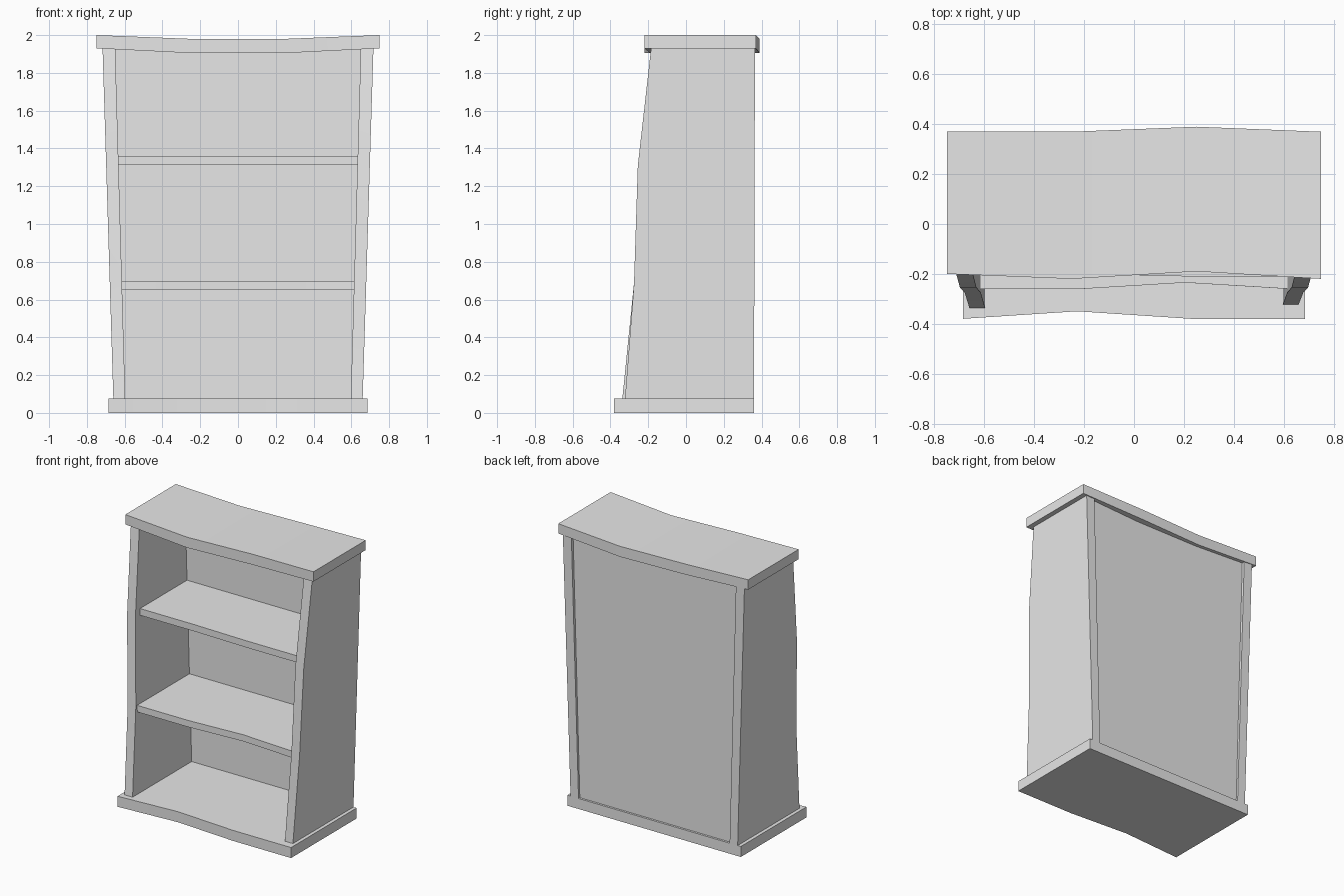
import bpy
import bmesh
import math

cube = bpy.data.objects.get("Cube")
if cube:
    bpy.data.objects.remove(cube, do_unlink=True)

# One plain colour for the whole bookcase
grey = bpy.data.materials.new("plain_grey")
grey.use_nodes = True
COLOR = (0.8, 0.8, 0.8, 1)
grey.diffuse_color = COLOR
grey.node_tree.nodes["Principled BSDF"].inputs["Base Color"].default_value = COLOR


def loft(name, sections):
    """Skin a row of four-cornered sections and cap both ends."""
    bm = bmesh.new()
    rings = [[bm.verts.new(p) for p in s] for s in sections]
    for a, b in zip(rings, rings[1:]):
        for i in range(4):
            j = (i + 1) % 4
            bm.faces.new((a[i], a[j], b[j], b[i]))
    bm.faces.new(rings[0])
    bm.faces.new(rings[-1])
    bmesh.ops.recalc_face_normals(bm, faces=bm.faces)
    mesh = bpy.data.meshes.new(name)
    bm.to_mesh(mesh)
    bm.free()
    mesh.materials.append(grey)
    obj = bpy.data.objects.new(name, mesh)
    bpy.context.collection.objects.link(obj)
    bpy.ops.object.select_all(action='DESELECT')
    obj.select_set(True)
    bpy.context.view_layer.objects.active = obj
    bpy.ops.object.shade_smooth_by_angle(angle=math.radians(30))
    return obj


def board(name, half_bottom, half_top, fronts, backs, bottoms, tops):
    """Wavy horizontal board with four stations from left to right."""
    sections = []
    for t, f, b, lo, hi in zip((-1, -1 / 3, 1 / 3, 1), fronts, backs, bottoms, tops):
        xl, xh = t * half_bottom, t * half_top
        sections.append([(xl, f, lo), (xl, b, lo), (xh, b, hi), (xh, f, hi)])
    return loft(name, sections)


SAG_LOW = (1.93, 1.905, 1.905, 1.93)

# Plinth and sagging top
board("base", 0.685, 0.685, (-0.38, -0.35, -0.38, -0.38), [0.36] * 4, [0] * 4, [0.075] * 4)
board("top", 0.75, 0.75, (-0.2, -0.22, -0.19, -0.22), (0.37, 0.37, 0.39, 0.37),
      SAG_LOW, (2, 1.98, 1.98, 2))

# Shelves
board("lower_shelf", 0.615, 0.617, (-0.26, -0.26, -0.235, -0.26), [0.335] * 4,
      [0.65] * 4, [0.697] * 4)
board("upper_shelf", 0.633, 0.635, (-0.2, -0.2, -0.21, -0.21), [0.335] * 4,
      [1.312] * 4, [1.36] * 4)

# Recessed back panel, following the sag of the top
board("back_panel", 0.6, 0.65, [0.33] * 4, [0.345] * 4, [0.075] * 4, SAG_LOW)

# Leaning side walls with a curved front edge
for side, name, foot in ((-1, "right_side", -0.337), (1, "left_side", -0.323)):
    sections = []
    for z, front in ((0.075, foot), (0.69, -0.275), (1.31, -0.255), (1.928, -0.185)):
        t = (z - 0.075) / 1.855
        inner, outer = side * (0.597 + 0.053 * t), side * (0.66 + 0.057 * t)
        back = 0.36 + 0.005 * t
        sections.append([(inner, front, z), (outer, front, z),
                         (outer, back, z), (inner, back, z)])
    loft(name, sections)
